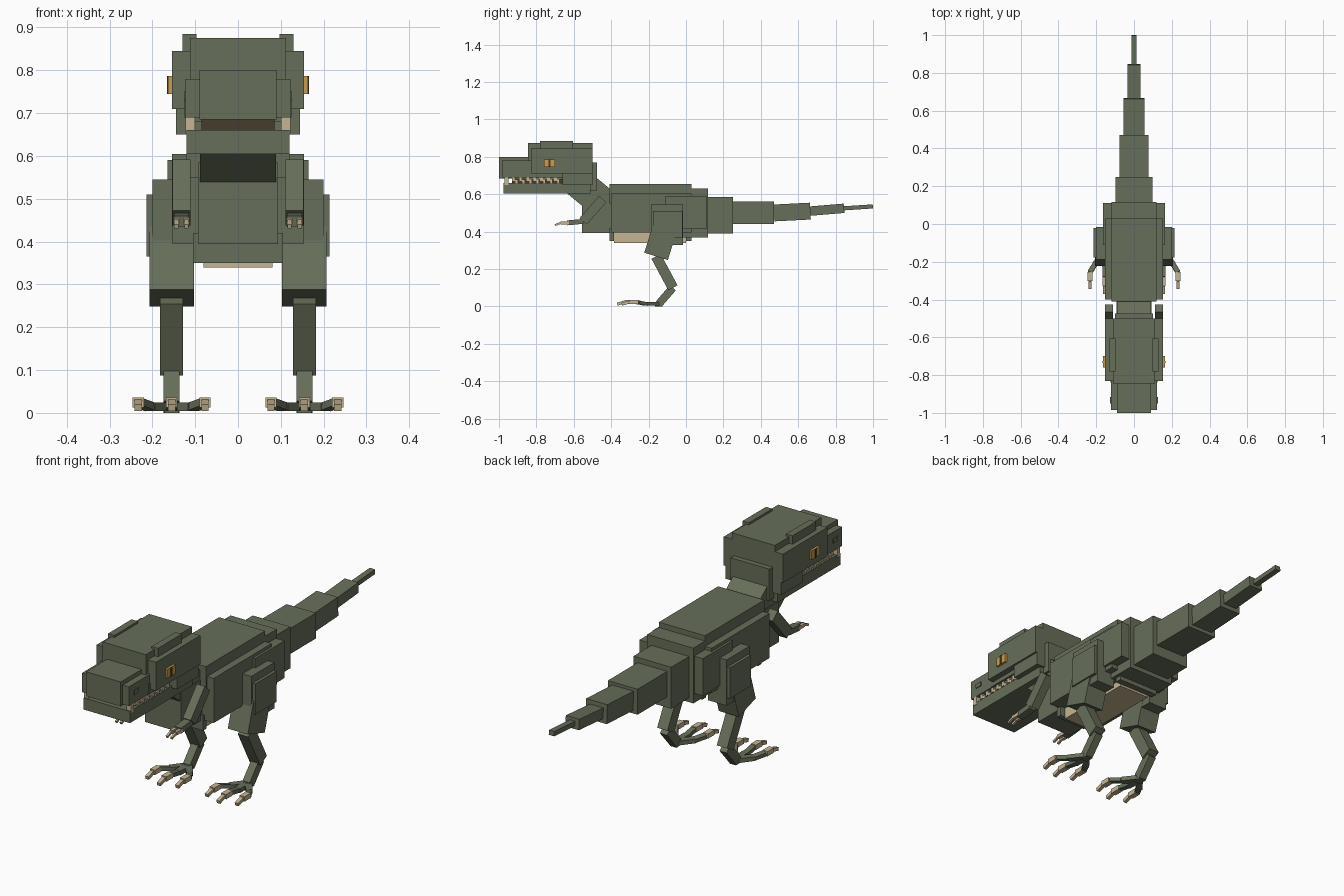
import bpy
from mathutils import Vector, Matrix

default_cube = bpy.data.objects.get("Cube")
if default_cube:
    bpy.data.objects.remove(default_cube, do_unlink=True)


def make_material(name, red, green, blue):
    mat = bpy.data.materials.new(name)
    mat.use_nodes = True
    colour = (red, green, blue, 1)
    mat.diffuse_color = colour
    mat.node_tree.nodes["Principled BSDF"].inputs["Base Color"].default_value = colour
    return mat


HIDE = make_material("olive hide", .135, .158, .1)
BONE = make_material("bone tan", .56, .46, .29)
GOLD = make_material("eye gold", .58, .34, .07)
DARK = make_material("dark brown", .06, .045, .025)


def add_block(name, centre, rotation, size, material):
    """Unit cube, sized, turned and moved into place."""
    bpy.ops.mesh.primitive_cube_add(size=1)
    part = bpy.context.object
    part.name = name
    part.data.transform(Matrix.Translation(centre) @ rotation @ Matrix.Diagonal(size).to_4x4())
    part.data.materials.append(material)


def box(name, inner, outer, front, back, bottom, top, material=HIDE):
    """Upright box between the given limits."""
    low = Vector((inner, front, bottom))
    high = Vector((outer, back, top))
    size = [abs(extent) for extent in high - low]
    add_block(name, (low + high) / 2, Matrix(), size, material)


def central_box(name, half_width, *limits, material=HIDE):
    box(name, -half_width, half_width, *limits, material=material)


def limb(name, start, end, width, depth, material=HIDE):
    """Box whose long axis runs from start to end, with its width across x."""
    start, end = Vector(start), Vector(end)
    along = (end - start).normalized()
    across = (Vector.to_3d(Vector((1, 0))) - along * along.x).normalized()
    rotation = Matrix((across, along.cross(across), along)).transposed().to_4x4()
    add_block(name, (start + end) / 2, rotation, (width, depth, (end - start).length), material)


# Trunk
central_box("back_ridge", .12, -.41, .03, .55, .655)
central_box("torso", .154, -.4, .03, .395, .605)
central_box("belly_front", .105, -.41, -.385, .35, .42)
central_box("belly_rear", .105, 0, .03, .35, .42)
central_box("belly_plate", .08, -.385, 0, .34, .4, material=BONE)
central_box("hips", .12, -.11, .117, .37, .63)
central_box("hip_sides", .165, -.11, .11, .415, .59)
central_box("chest", .093, -.557, -.4, .394, .585)
limb("neck", (0, -.38, .5), (0, -.61, .69), .178, .165)

# Tail: each segment starts where the previous one ends
central_box("tail_base", .098, .1, .25, .39, .585)
joint = Vector((0, .25, .5))
for name, length, rise, width, depth in (
    ("tail_second", .22, 0, .154, .12),
    ("tail_third", .195, .01, .11, .09),
    ("tail_fourth", .18, .015, .07, .05),
    ("tail_tip", .154, .01, .028, .022),
):
    next_joint = joint + Vector((0, length, rise))
    limb(name, joint, next_joint, width, depth)
    joint = next_joint

# Head
central_box("cranium", .112, -.845, -.5, .68, .875)
central_box("head_back", .1, -.52, -.475, .62, .77)
central_box("snout", .122, -.985, -.83, .69, .78)
central_box("nose", .09, -1, -.83, .685, .8)
central_box("mouth_inside", .085, -.93, -.5, .64, .7, material=DARK)
central_box("lower_jaw", .12, -.975, -.51, .605, .66)


def build_side(side, side_name):
    """Everything that comes in a left and a right copy."""

    def side_box(name, inner, outer, *limits, material=HIDE):
        box(f"{side_name}_{name}", side * inner, side * outer, *limits, material=material)

    def side_limb(name, start, end, width, depth, material=HIDE):
        mirror = Matrix.Diagonal((side, 1, 1))
        limb(f"{side_name}_{name}", mirror @ Vector(start), mirror @ Vector(end),
             width, depth, material)

    # Face
    side_box("cheek", .09, .154, -.83, -.5, .71, .845)
    side_box("jaw_hinge", .08, .145, -.66, -.5, .65, .72)
    side_box("upper_lip", .08, .125, -.84, -.6, .69, .74)
    side_box("brow", .097, .13, -.78, -.605, .84, .885)
    side_box("eye", .15, .164, -.76, -.7, .745, .787, material=GOLD)
    side_box("pupil", .16, .166, -.735, -.725, .745, .787, material=DARK)
    side_box("nostril", .12, .126, -.95, -.915, .73, .75, material=HIDE)

    # Teeth: a fang in front, then two interlocking rows
    side_box("fang", .1, .122, -.97, -.95, .65, .695, material=BONE)
    for index in range(7):
        front = -.93 + index * .037
        middle = front + .017
        back = middle + .015
        side_box("upper_tooth", .1, .116, front, middle, .668, .695, material=BONE)
        side_box("lower_tooth", .1, .116, middle, back, .655, .678, material=BONE)

    # Arm with two clawed fingers
    shoulder = Vector((.132, -.445, .575))
    elbow = Vector((.132, -.55, .455))
    wrist = Vector((.132, -.635, .447))
    side_limb("upper_arm", shoulder, elbow, .042, .052)
    side_limb("forearm", elbow, wrist, .036, .026)
    for offset in (-.012, .012):
        finger_base = wrist + Vector((offset, .01, 0))
        knuckle = finger_base + Vector((0, -.045, 0))
        claw_tip = knuckle + Vector((0, -.03, -.012))
        side_limb("finger", finger_base, knuckle, .014, .016, BONE)
        side_limb("finger_claw", knuckle, claw_tip, .01, .01, BONE)

    # Leg
    side_box("thigh_top", .104, .2, -.187, -.016, .33, .545)
    side_box("thigh_pad", .15, .214, -.177, -.02, .365, .51)
    hip = Vector((.155, -.1, .46))
    knee = Vector((.155, -.16, .268))
    heel = Vector((.155, -.07, .1))
    foot = Vector((.155, -.145, .014))
    side_limb("thigh", hip, knee, .104, .132)
    side_limb("shin", knee, heel, .054, .056)
    side_limb("ankle", heel, foot, .037, .042)
    side_box("sole", .138, .172, -.165, -.125, 0, .025)

    # Toes: splayed, the middle one longest, each ending in a knuckle and claw
    for spread, reach in ((-.078, .11), (0, .135), (.078, .11)):
        bend = foot + Vector((spread * .65, reach * -.6, 0))
        toe_end = foot + Vector((spread, -reach, .01))
        claw_base = toe_end + Vector((0, -.048, 0))
        claw_tip = claw_base + Vector((0, -.04, -.012))
        side_limb("toe", foot, bend, .03, .02)
        side_limb("toe_end", bend, toe_end, .026, .018)
        side_limb("toe_knuckle", toe_end, claw_base, .026, .023, BONE)
        side_limb("toe_claw", claw_base, claw_tip, .017, .016, BONE)


build_side(1, "left")
build_side(-1, "right")
